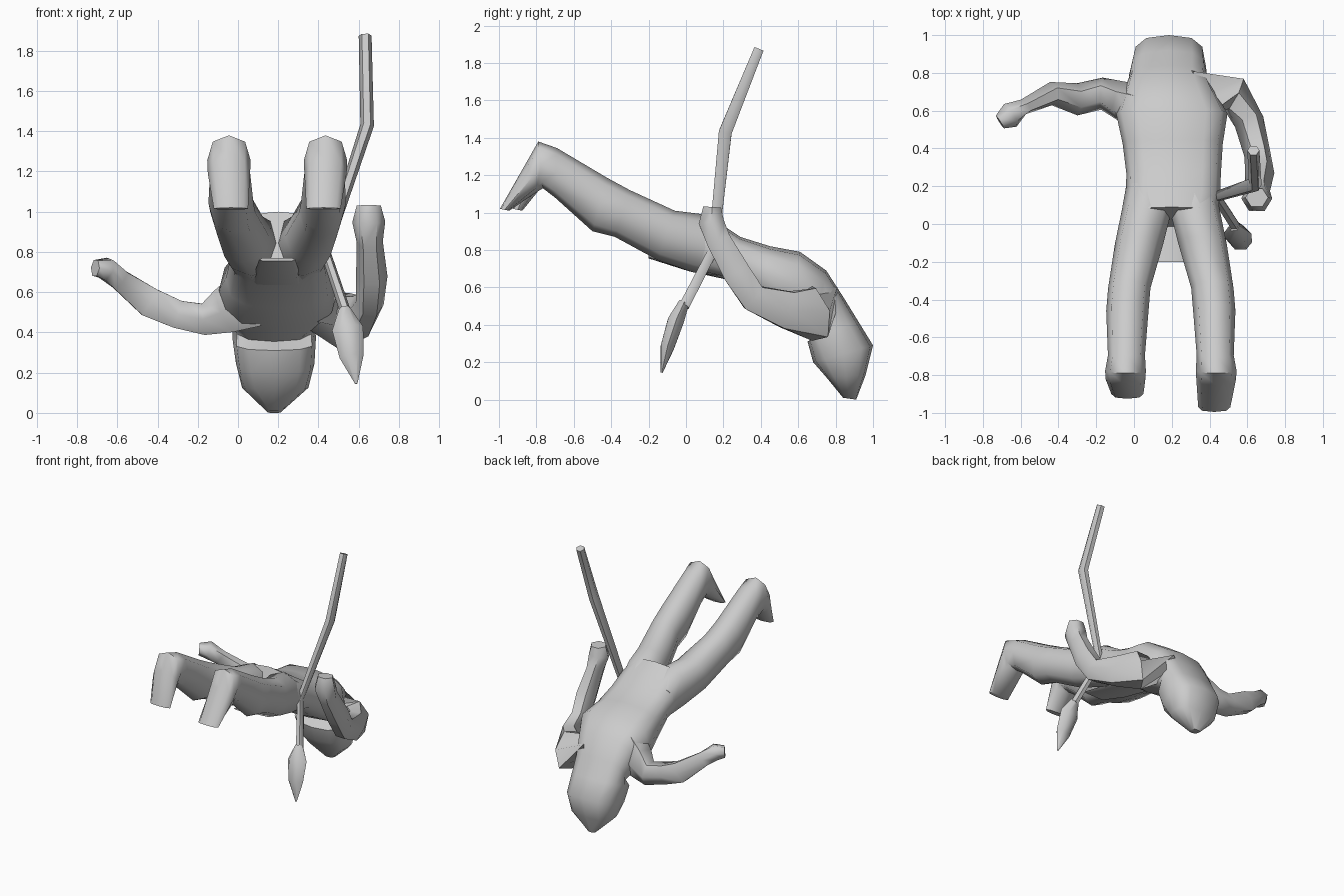
import bpy, bmesh, math
from mathutils import Vector


def skin(name, rings, angle=60):
    """Bridge a list of equal-length point rings, cap both ends, shade."""
    bm = bmesh.new()
    vs = [[bm.verts.new(p) for p in r] for r in rings]
    n = len(vs[0])
    for a, b in zip(vs, vs[1:]):
        for i in range(n):
            j = (i + 1) % n
            bm.faces.new((a[i], a[j], b[j], b[i]))
    bm.faces.new(vs[0])
    bm.faces.new(vs[-1])
    bmesh.ops.recalc_face_normals(bm, faces=bm.faces[:])
    me = bpy.data.meshes.new(name)
    bm.to_mesh(me)
    bm.free()
    ob = bpy.data.objects.new(name, me)
    bpy.context.collection.objects.link(ob)
    bpy.ops.object.select_all(action='DESELECT')
    ob.select_set(True)
    bpy.context.view_layer.objects.active = ob
    bpy.ops.object.shade_smooth_by_angle(angle=math.radians(angle))
    return ob


def body_loft(name, sections, n=8, power=1.0):
    """Each section: back (y,z), belly (y,z), half width, centre x."""
    rings = []
    for (ty, tz), (by, bz), hw, cx in sections:
        c = Vector((cx, (ty + by) / 2, (tz + bz) / 2))
        up = Vector((0, (ty - by) / 2, (tz - bz) / 2))
        ring = []
        for i in range(n):
            a = 2 * math.pi * i / n
            s, k = math.sin(a), math.cos(a)
            s = math.copysign(abs(s) ** power, s)
            k = math.copysign(abs(k) ** power, k)
            ring.append(c + up * k + Vector((hw * s, 0, 0)))
        rings.append(ring)
    return skin(name, rings)


def limb(name, path, ref, n=6):
    """Each path item: point, radius along ref, radius across it."""
    pts = [Vector(p[0]) for p in path]
    rings = []
    for i, (p, (_, ra, rb)) in enumerate(zip(pts, path)):
        d = Vector((0, 0, 0))
        if i > 0:
            d += (p - pts[i - 1]).normalized()
        if i < len(pts) - 1:
            d += (pts[i + 1] - p).normalized()
        d.normalize()
        r = Vector(ref)
        u = (r - d * r.dot(d)).normalized()
        v = d.cross(u)
        rings.append([p + u * ra * math.cos(2 * math.pi * k / n)
                      + v * rb * math.sin(2 * math.pi * k / n) for k in range(n)])
    return skin(name, rings)


# Torso running into the hair and head, which hangs face down
body_loft("torso_and_head", [
    ((0.09, 1.00), (-0.02, 0.71), 0.235, 0.20),
    ((0.17, 0.95), (0.10, 0.67), 0.25, 0.205),
    ((0.29, 0.87), (0.24, 0.64), 0.25, 0.21),
    ((0.45, 0.82), (0.40, 0.52), 0.265, 0.205),
    ((0.61, 0.79), (0.56, 0.43), 0.295, 0.20),
    ((0.75, 0.69), (0.68, 0.37), 0.235, 0.185),
    ((0.84, 0.55), (0.72, 0.355), 0.205, 0.18),
    ((0.92, 0.42), (0.65, 0.31), 0.207, 0.18),
    ((1.00, 0.29), (0.68, 0.20), 0.195, 0.185),
    ((0.96, 0.13), (0.75, 0.12), 0.165, 0.185),
    ((0.91, 0.00), (0.84, 0.01), 0.035, 0.18)], n=12, power=0.7)

# Legs with drooping feet, mirrored about the hip centre
HIP = 0.195
for side, toe in ((1, -0.995), (-1, -0.925)):
    def X(d):
        return HIP + side * d
    body_loft(("right" if side > 0 else "left") + "_leg", [
        ((0.22, 0.90), (0.20, 0.66), 0.11, X(0.125)),
        ((0.10, 0.99), (0.04, 0.68), 0.132, X(0.128)),
        ((-0.06, 1.01), (-0.15, 0.745), 0.128, X(0.168)),
        ((-0.30, 1.12), (-0.38, 0.87), 0.112, X(0.22)),
        ((-0.42, 1.185), (-0.50, 0.90), 0.112, X(0.23)),
        ((-0.69, 1.345), (-0.70, 1.08), 0.098, X(0.235)),
        ((-0.79, 1.38), (-0.765, 1.13), 0.108, X(0.24)),
        ((-0.855, 1.265), (-0.79, 1.115), 0.105, X(0.24)),
        ((toe, 1.02), (toe + 0.05, 1.01), 0.085, X(0.23))], power=0.85)

# Loincloth flap below the hips
body_loft("loincloth", [
    ((-0.20, 0.77), (-0.20, 0.755), 0.09, 0.195),
    ((0.02, 0.72), (0.02, 0.685), 0.11, 0.195),
    ((0.25, 0.67), (0.25, 0.635), 0.12, 0.195)], n=8, power=0.5)

# Left arm stretched out sideways
limb("left_arm", [
    ((0.06, 0.62, 0.57), 0.12, 0.17),
    ((-0.06, 0.65, 0.51), 0.105, 0.13),
    ((-0.17, 0.69, 0.465), 0.085, 0.09),
    ((-0.30, 0.66, 0.49), 0.085, 0.08),
    ((-0.44, 0.69, 0.55), 0.062, 0.085),
    ((-0.585, 0.62, 0.66), 0.042, 0.06),
    ((-0.655, 0.575, 0.715), 0.07, 0.062),
    ((-0.71, 0.54, 0.72), 0.04, 0.045)], (0, 1, 0))

# Right arm swept back along the body, forearm raised
limb("right_arm", [
    ((0.30, 0.67, 0.54), 0.08, 0.17),
    ((0.53, 0.685, 0.455), 0.10, 0.155),
    ((0.61, 0.54, 0.48), 0.08, 0.115),
    ((0.655, 0.36, 0.545), 0.07, 0.085),
    ((0.665, 0.27, 0.68), 0.078, 0.085),
    ((0.655, 0.175, 0.85), 0.065, 0.075),
    ((0.65, 0.135, 0.95), 0.082, 0.078),
    ((0.65, 0.14, 1.03), 0.06, 0.055)], (1, 0, 0))

# Bent spear shaft
limb("spear_shaft", [
    ((0.632, 0.39, 1.875), 0.032, 0.030),
    ((0.642, 0.21, 1.43), 0.034, 0.040),
    ((0.435, 0.145, 0.80), 0.026, 0.030),
    ((0.535, -0.01, 0.50), 0.028, 0.032)], (1, 0, 0))

# Leaf shaped spear head
limb("spear_head", [
    ((0.53, -0.01, 0.52), 0.028, 0.032),
    ((0.545, -0.055, 0.42), 0.078, 0.05),
    ((0.565, -0.10, 0.28), 0.06, 0.042),
    ((0.588, -0.13, 0.145), 0.006, 0.006)], (1, 0, 0))
